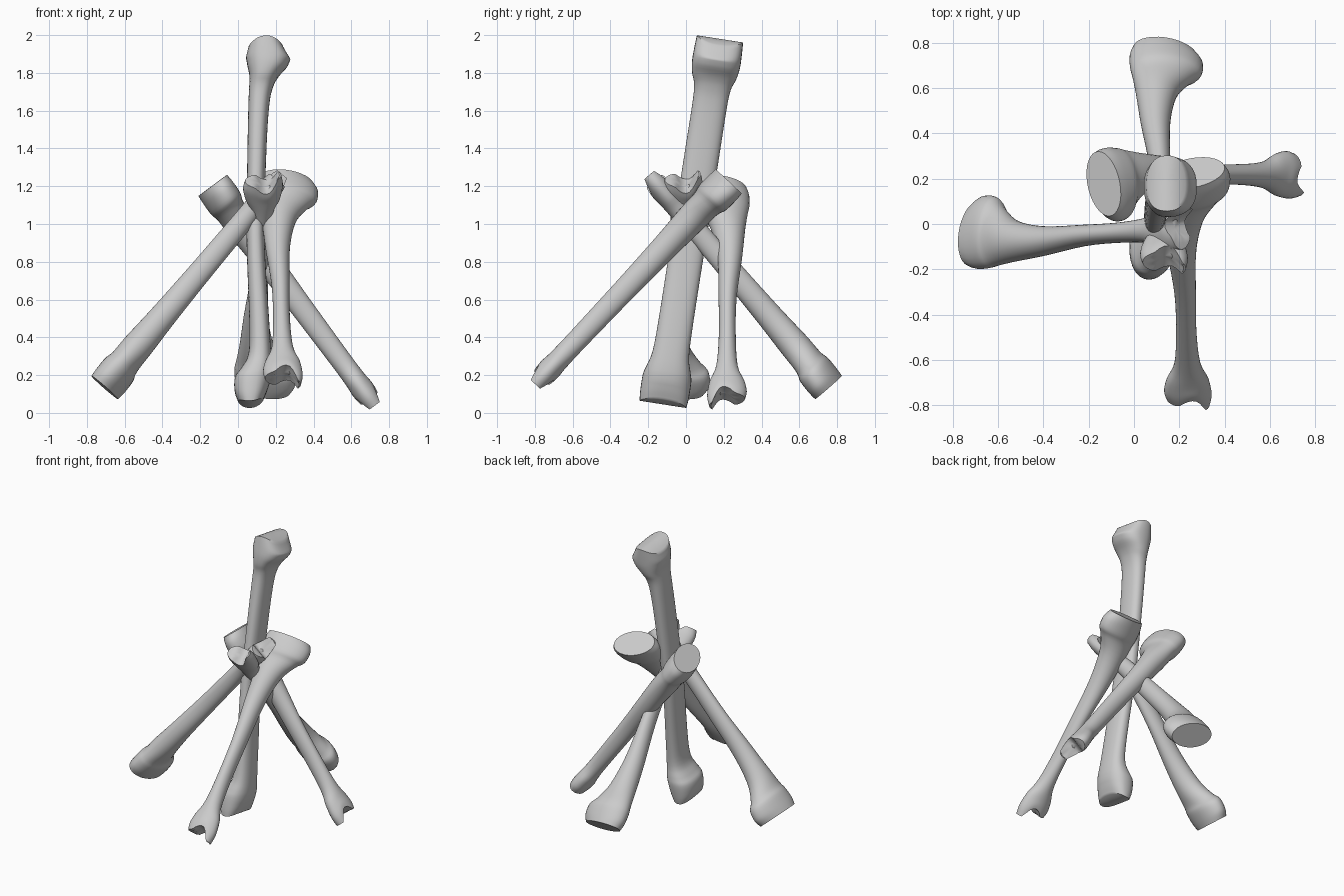
import bpy, bmesh, math
from mathutils import Vector

if "Cube" in bpy.data.objects:
    bpy.data.objects.remove(bpy.data.objects["Cube"])

SEG = 32

def spline(rows, sub=4):
    """Smoothly interpolate station rows (Catmull-Rom)."""
    out = []
    for i in range(len(rows) - 1):
        p0, p1 = rows[max(i - 1, 0)], rows[i]
        p2, p3 = rows[i + 1], rows[min(i + 2, len(rows) - 1)]
        for k in range(sub):
            t = k / sub
            out.append([0.5 * (2 * b + (c - a) * t + (2 * a - 5 * b + 4 * c - d) * t * t
                               + (3 * b - a - 3 * c + d) * t ** 3)
                        for a, b, c, d in zip(p0, p1, p2, p3)])
    return out + [list(rows[-1])]

def bone(name, start, end, side, rows, cap0, cap1, shear=0.0, power=2.0):
    """Loft oval sections (w, u_low, u_high, v_half) from start to end."""
    start, end = Vector(start), Vector(end)
    axis = (end - start).normalized()
    u = Vector(side)
    u = (u - axis * u.dot(axis)).normalized()
    v = u.cross(axis)
    scale = (end - start).length / rows[-1][0]
    sections = spline(rows)
    total = rows[-1][0]
    shrinks = (0.12, 0.4, 0.7, 0.9)
    rings = [(sections[0], s) for s in shrinks]
    rings += [(r, 1.0) for r in sections]
    rings += [(sections[-1], s) for s in reversed(shrinks)]
    bm = bmesh.new()
    loops = []
    for (w, lo, hi, vh), s in rings:
        mid, half = (lo + hi) / 2, (hi - lo) / 2
        loop = []
        for i in range(SEG):
            a = 2 * math.pi * i / SEG
            c, d = math.cos(a), math.sin(a)
            pu = mid + s * half * math.copysign(abs(c) ** (2 / power), c)
            pv = s * vh * math.copysign(abs(d) ** (2 / power), d)
            pv += shear * pu * max(0, 1 - w / 0.35)
            # end faces follow their own relief, fading into the shaft
            pw = w + cap0(pu) * max(0, 1 - w / 0.12)
            pw += cap1(pu) * max(0, 1 - (total - w) / 0.12)
            loop.append(bm.verts.new(start + axis * pw * scale + u * pu + v * pv))
        loops.append(loop)
    for a, b in zip(loops, loops[1:]):
        for i in range(SEG):
            j = (i + 1) % SEG
            bm.faces.new((a[i], a[j], b[j], b[i]))
    bm.faces.new(loops[0])
    bm.faces.new(loops[-1])
    bmesh.ops.recalc_face_normals(bm, faces=bm.faces)
    me = bpy.data.meshes.new(name)
    bm.to_mesh(me)
    bm.free()
    ob = bpy.data.objects.new(name, me)
    bpy.context.collection.objects.link(ob)
    bpy.ops.object.select_all(action='DESELECT')
    ob.select_set(True)
    bpy.context.view_layer.objects.active = ob
    bpy.ops.object.shade_smooth_by_angle(angle=math.radians(40))

# Leaning bones: broad flat head, slim shaft, notched foot with a spur
LEG = [(0.00, -0.105, 0.180, 0.090), (0.05, -0.120, 0.203, 0.094),
       (0.12, -0.120, 0.195, 0.094), (0.17, -0.112, 0.150, 0.082),
       (0.28, -0.098, 0.085, 0.080), (0.48, -0.080, 0.050, 0.070),
       (0.75, -0.050, 0.045, 0.062), (1.00, -0.045, 0.045, 0.058),
       (1.20, -0.055, 0.060, 0.056), (1.30, -0.090, 0.095, 0.058),
       (1.37, -0.102, 0.108, 0.062), (1.42, -0.092, 0.098, 0.060)]

def flat(u):
    return 0.0

def notch(u):
    d = u - 0.025
    return -0.045 + (min(0.085, 28 * d * d) if d > 0 else min(0.04, 10 * d * d))

LEANING = [
    ("leaning_bone_left", (-0.71, -0.08, 0.14), (0.21, -0.02, 1.235), (0, 1, 0)),
    ("leaning_bone_back", (0.10, 0.76, 0.14), (0.13, -0.17, 1.23), (1, 0, 0)),
    ("leaning_bone_front", (0.22, 0.22, 1.23), (0.235, -0.77, 0.18), (1, 0, 0)),
    ("leaning_bone_right", (-0.14, 0.215, 1.20), (0.70, 0.22, 0.07), (0, -1, 0)),
]
for name, start, end, side in LEANING:
    bone(name, start, end, side, LEG, flat, notch, shear=0.2)

# Central upright bone: flattened shaft with rounded knob at both ends
POST = [(0.00, -0.105, 0.030, 0.125), (0.05, -0.122, 0.050, 0.130),
        (0.14, -0.122, 0.068, 0.130), (0.19, -0.090, 0.072, 0.118),
        (0.27, -0.050, 0.070, 0.098), (0.45, -0.045, 0.060, 0.092),
        (0.90, -0.060, 0.035, 0.092), (1.35, -0.055, 0.045, 0.092),
        (1.60, -0.050, 0.060, 0.092), (1.70, -0.046, 0.080, 0.098),
        (1.76, -0.044, 0.110, 0.118), (1.82, -0.056, 0.160, 0.128),
        (1.88, -0.062, 0.170, 0.128), (1.96, -0.050, 0.130, 0.124)]
bone("upright_bone", (0.105, -0.122, 0.045), (0.105, 0.18, 1.98), (1, 0, 0), POST,
     lambda u: 5 * (u + 0.045) ** 2, lambda u: -5 * (u - 0.045) ** 2, power=2.4)
